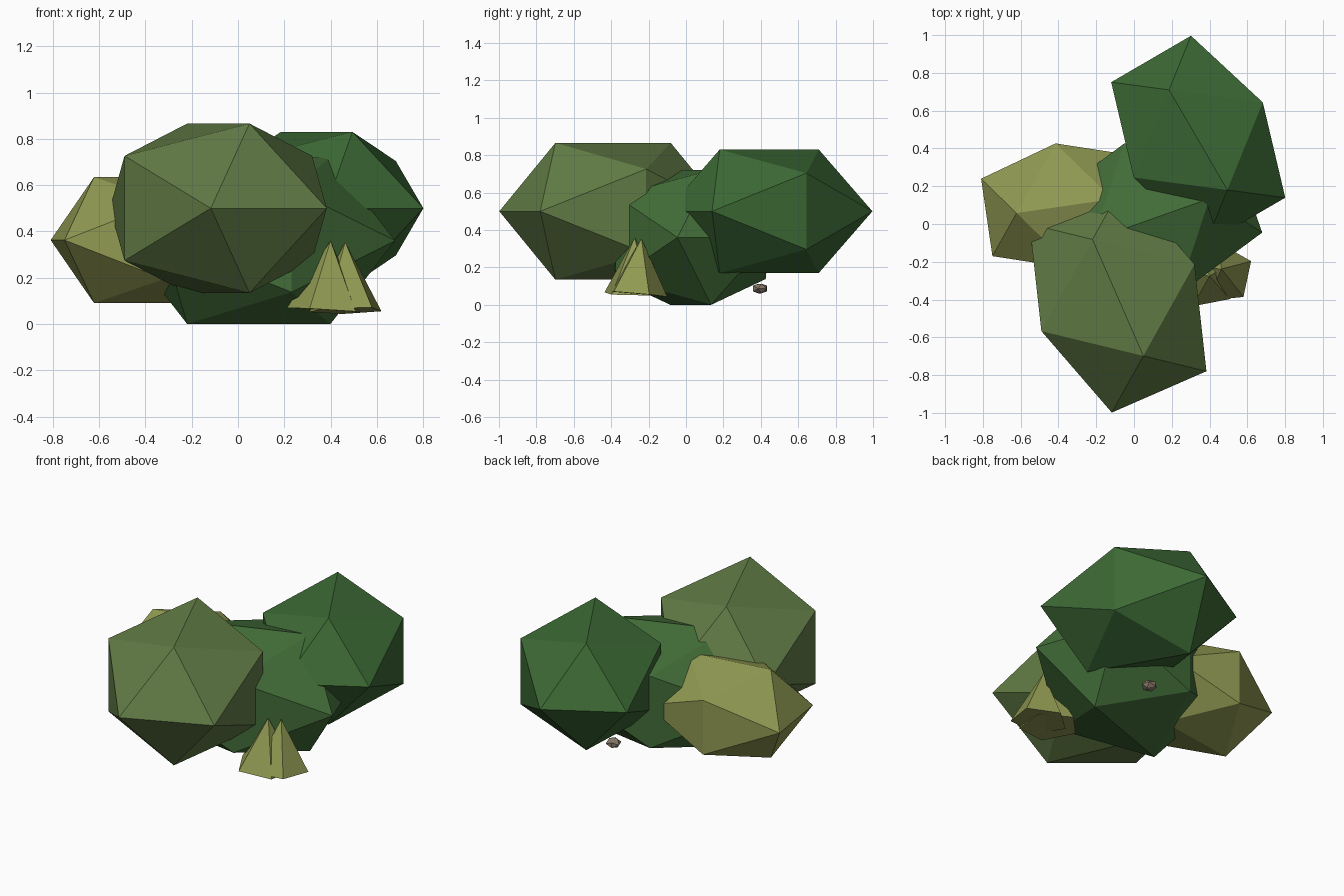
import bpy, bmesh, math
from mathutils import Vector, Matrix

if "Cube" in bpy.data.objects:
    bpy.data.objects.remove(bpy.data.objects["Cube"])

A, B = 0.5257, 0.8507   # unit icosahedron coordinates


def material(name, rgb):
    m = bpy.data.materials.new(name)
    m.diffuse_color = (*rgb, 1)
    m.use_nodes = True
    m.node_tree.nodes["Principled BSDF"].inputs["Base Color"].default_value = m.diffuse_color
    return m


def finish(name, bm, mat):
    bmesh.ops.recalc_face_normals(bm, faces=bm.faces)
    me = bpy.data.meshes.new(name)
    bm.to_mesh(me)
    bm.free()
    me.materials.append(mat)
    ob = bpy.data.objects.new(name, me)
    bpy.context.collection.objects.link(ob)
    return ob


def clump(name, centre, radii, turn, mat):
    """Stretched icosahedron with an edge on top, turned about z."""
    bm = bmesh.new()
    for s in (-1, 1):
        for t in (-1, 1):
            for p in ((s * A, 0, t * B), (0, s * B, t * A), (s * B, t * A, 0)):
                bm.verts.new([c * r for c, r in zip(p, radii)])
    bmesh.ops.convex_hull(bm, input=bm.verts)
    ob = finish(name, bm, mat)
    ob.location = centre
    ob.rotation_euler.z = math.radians(turn)


def tuft(name, base, tip, radius, phase, mat):
    """Five-sided cone leaning from base to tip."""
    base, tip = Vector(base), Vector(tip)
    axis = tip - base
    lean = Vector((0, 0, 1)).rotation_difference(axis).to_matrix().to_4x4()
    bm = bmesh.new()
    ring = []
    for k in range(5):
        a = math.radians(phase + 72 * k)
        ring.append(bm.verts.new((radius * math.cos(a), radius * math.sin(a), 0)))
    top = bm.verts.new((0, 0, axis.length))
    bm.faces.new(ring)
    for k in range(5):
        bm.faces.new((ring[k], ring[(k + 1) % 5], top))
    bmesh.ops.transform(bm, matrix=Matrix.Translation(base) @ lean, verts=bm.verts)
    finish(name, bm, mat)


green = material("leaf_green", (0.055, 0.155, 0.04))
dark = material("leaf_dark", (0.045, 0.14, 0.035))
olive = material("leaf_olive", (0.12, 0.2, 0.06))
yellow = material("leaf_yellow", (0.28, 0.32, 0.085))
stone = material("stone", (0.25, 0.2, 0.15))

# Foliage clumps
clump("middle_bush", (0.09, 0.025, 0.36), (0.625, 0.50, 0.423), 19.5, green)
clump("front_bush", (-0.085, -0.39, 0.50), (0.64, 0.52, 0.43), -66.4, olive)
clump("back_bush", (0.34, 0.445, 0.50), (0.583, 0.465, 0.388), -59.8, dark)
clump("left_bush", (-0.367, 0.095, 0.3625), (0.49, 0.394, 0.32), 8.3, yellow)

# Grass tufts
tuft("grass_tuft_left", (0.382, -0.28, 0.06), (0.40, -0.275, 0.36), 0.172, -43, yellow)
tuft("grass_tuft_right", (0.469, -0.264, 0.058), (0.463, -0.238, 0.355), 0.165, 24, yellow)

# Pebble
clump("pebble", (0.22, 0.395, 0.087), (0.046, 0.046, 0.03), 20, stone)
